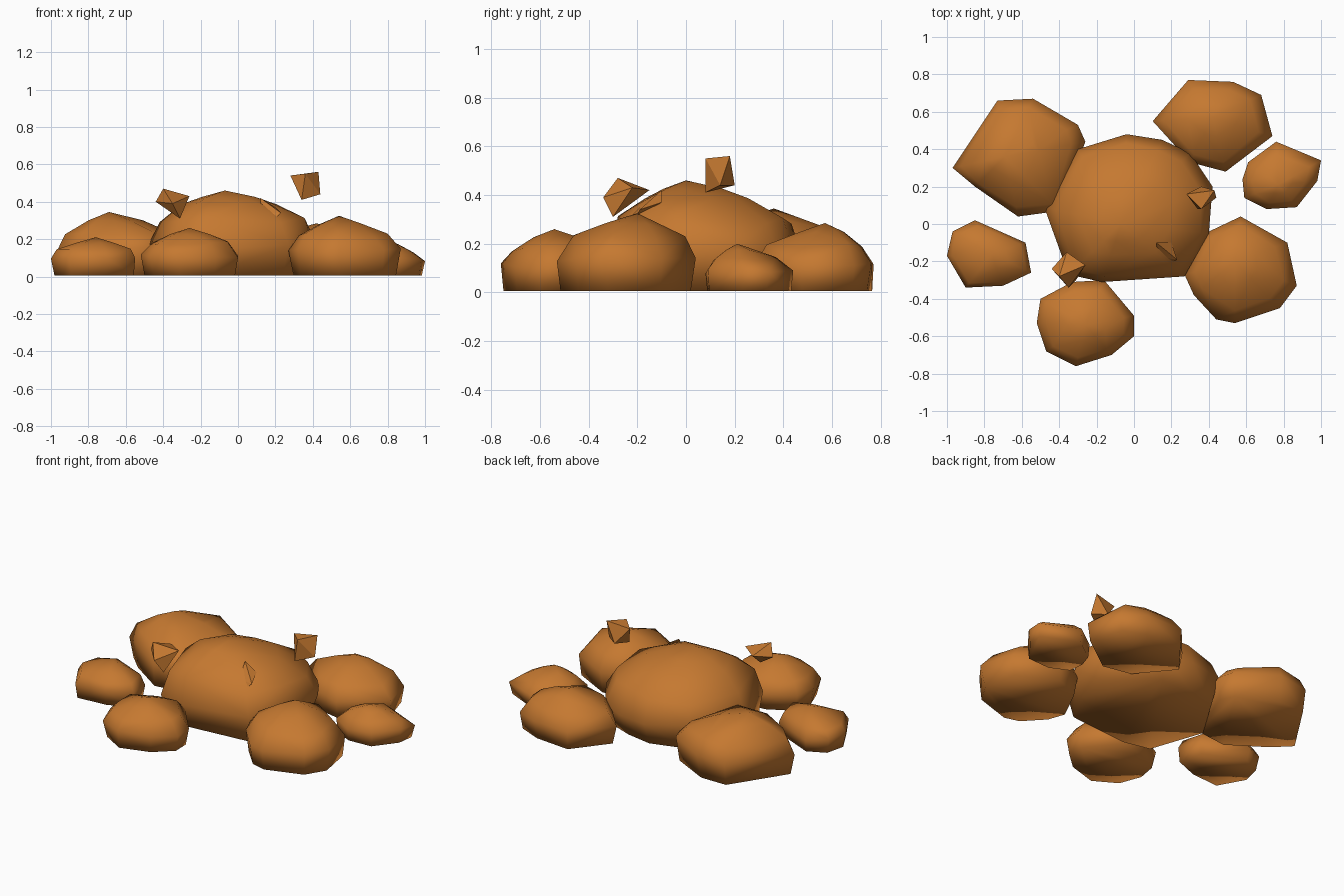
import bpy, bmesh, math, random
from mathutils import Vector

random.seed(4)
earth = bpy.data.materials.new("earth")
earth.diffuse_color = (0.56, 0.19, 0.03, 1)


def hull_object(name, points, smooth):
    """Faceted solid wrapped around a few points."""
    bm = bmesh.new()
    for p in points:
        bm.verts.new(p)
    bmesh.ops.convex_hull(bm, input=bm.verts[:])
    loose = [v for v in bm.verts if not v.link_faces]
    bmesh.ops.delete(bm, geom=loose, context='VERTS')
    bmesh.ops.recalc_face_normals(bm, faces=bm.faces[:])
    for f in bm.faces:
        f.smooth = smooth
    me = bpy.data.meshes.new(name)
    bm.to_mesh(me)
    bm.free()
    ob = bpy.data.objects.new(name, me)
    bpy.context.collection.objects.link(ob)
    me.materials.append(earth)
    return ob


def lump(shoulder):
    """Ring list (height fraction, outline scale); a low shoulder gives a pointed lump."""
    return [(0.0, 0.94), (0.42, 1.0), (0.68, shoulder), (0.87, shoulder * 0.48)]


DOME = [(0.0, 0.92), (0.34, 1.0), (0.65, 0.88), (0.84, 0.56), (0.925, 0.32)]


def clod(name, outline, peak, rings):
    """Flat-bottomed lump lofted from its plan outline to its peak."""
    top = Vector(peak)
    c = top.xy
    pts = [top]
    for k, (h, s) in enumerate(rings):
        for x, y in outline:
            j = random.uniform(-0.04, 0.03) if k != 1 else 0
            dz = random.uniform(-0.05, 0.04) if 0 < k < 3 else 0
            p = c + (Vector((x, y)) - c) * (s + j)
            pts.append((p.x, p.y, 0.006 + (top.z - 0.006) * (h + dz)))
    return hull_object(name, pts, True)


# Main mound
clod("central_mound", [(-0.04, 0.48), (0.15, 0.45), (0.3, 0.38), (0.42, 0.2), (0.4, -0.05),
     (0.27, -0.28), (0.05, -0.27), (-0.17, -0.31), (-0.35, -0.27), (-0.4, -0.1),
     (-0.48, 0.09), (-0.3, 0.4)], (-0.07, 0.0, 0.46), DOME)

# Ring of smaller clods
clod("rear_left_clod", [(-0.97, 0.3), (-0.73, 0.66), (-0.54, 0.67), (-0.3, 0.53), (-0.26, 0.44),
     (-0.4, 0.07), (-0.62, 0.04), (-0.85, 0.2)], (-0.69, 0.36, 0.345), lump(0.86))
clod("rear_right_clod", [(0.1, 0.55), (0.29, 0.77), (0.53, 0.76), (0.68, 0.69), (0.74, 0.47),
     (0.49, 0.28), (0.3, 0.33)], (0.42, 0.57, 0.285), lump(0.8))
clod("right_clod", [(0.58, 0.24), (0.61, 0.33), (0.76, 0.44), (1.0, 0.34), (0.98, 0.23),
     (0.87, 0.09), (0.71, 0.08), (0.59, 0.14)], (0.77, 0.21, 0.2), lump(0.72))
clod("front_right_clod", [(0.57, 0.04), (0.82, -0.1), (0.87, -0.33), (0.78, -0.45), (0.54, -0.53),
     (0.44, -0.51), (0.32, -0.38), (0.27, -0.27), (0.38, -0.05)], (0.54, -0.2, 0.325), lump(0.8))
clod("front_clod", [(-0.5, -0.4), (-0.33, -0.31), (-0.16, -0.3), (0, -0.49), (0, -0.6),
     (-0.12, -0.7), (-0.31, -0.76), (-0.47, -0.68), (-0.52, -0.53)], (-0.26, -0.54, 0.26), lump(0.8))
clod("left_clod", [(-0.85, 0.02), (-0.58, -0.1), (-0.55, -0.26), (-0.7, -0.33), (-0.9, -0.34),
     (-1.0, -0.17), (-0.97, -0.04)], (-0.76, -0.16, 0.21), lump(0.86))

# Flying crumbs, flat shaded
hull_object("right_crumb", [(0.28, 0.16, 0.54), (0.43, 0.18, 0.56), (0.36, 0.08, 0.55),
            (0.44, 0.14, 0.44), (0.34, 0.08, 0.41), (0.36, 0.2, 0.44)], False)
hull_object("left_crumb", [(-0.44, -0.24, 0.4), (-0.4, -0.28, 0.47), (-0.26, -0.22, 0.43),
            (-0.31, -0.3, 0.31), (-0.35, -0.34, 0.39), (-0.36, -0.15, 0.42)], False)
hull_object("small_crumb", [(0.12, -0.1, 0.42), (0.2, -0.1, 0.37), (0.23, -0.19, 0.34),
            (0.19, -0.21, 0.3), (0.15, -0.18, 0.34), (0.12, -0.13, 0.38)], False)
